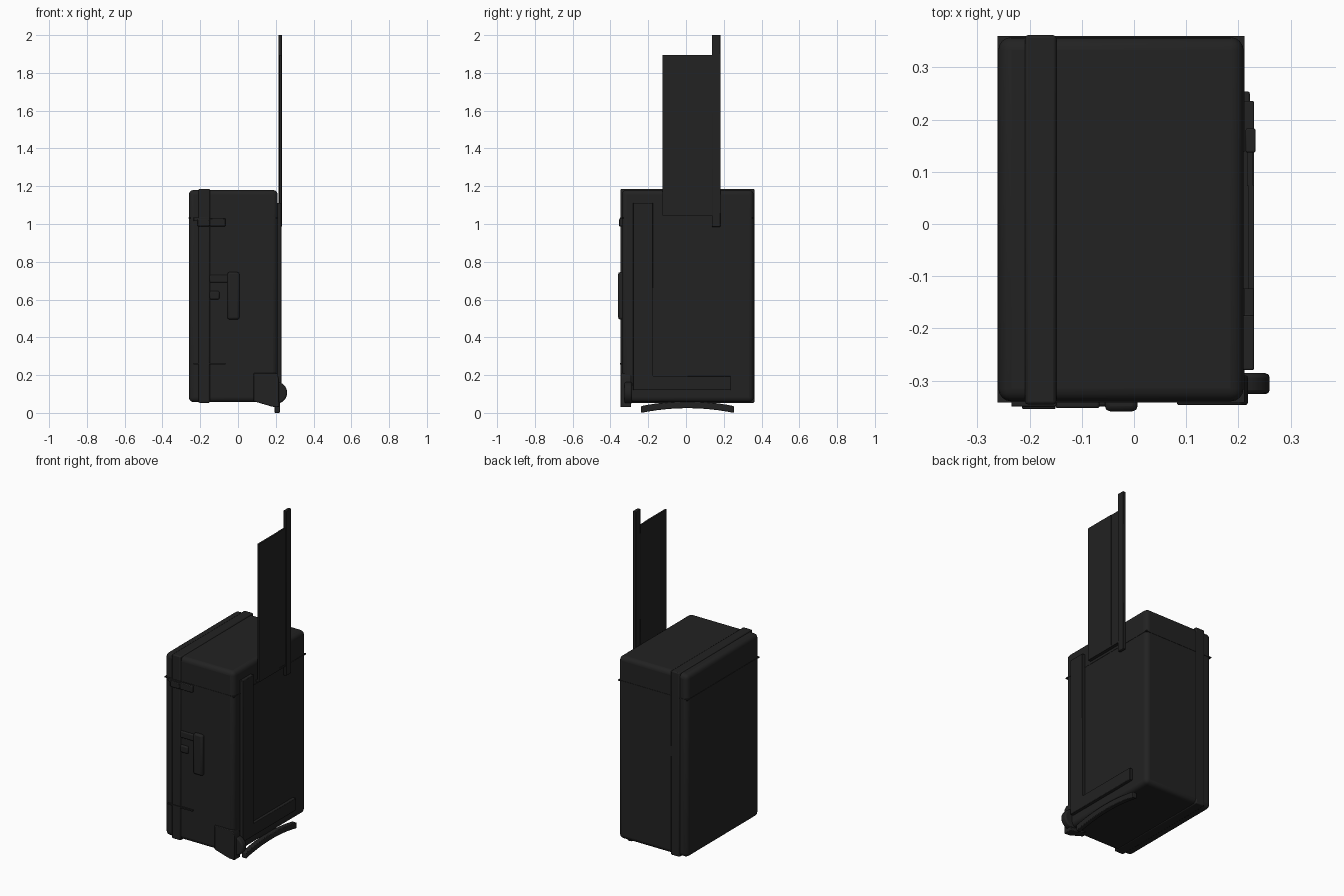
import bpy, bmesh, math
from mathutils import Matrix

cube = bpy.data.objects.get("Cube")
if cube:
    bpy.data.objects.remove(cube, do_unlink=True)

mat = bpy.data.materials.new("charcoal_plastic")
mat.use_nodes = True
colour = (0.016, 0.016, 0.016, 1)
mat.diffuse_color = colour
mat.node_tree.nodes["Principled BSDF"].inputs["Base Color"].default_value = colour


def finish(name, bm, bevel=0, segments=2):
    """Turn a bmesh into a shaded object with rounded edges."""
    bmesh.ops.recalc_face_normals(bm, faces=bm.faces)
    mesh = bpy.data.meshes.new(name)
    bm.to_mesh(mesh)
    bm.free()
    mesh.materials.append(mat)
    ob = bpy.data.objects.new(name, mesh)
    bpy.context.collection.objects.link(ob)
    if bevel:
        mod = ob.modifiers.new("Rounded edges", "BEVEL")
        mod.width, mod.segments = bevel, segments
        mod.limit_method, mod.angle_limit = "ANGLE", math.radians(40)
    bpy.ops.object.select_all(action="DESELECT")
    ob.select_set(True)
    bpy.context.view_layer.objects.active = ob
    bpy.ops.object.shade_smooth_by_angle(angle=math.radians(35))
    return ob


def box(name, x, y, z, bevel=0, segments=2):
    """Box from its (min, max) range on each axis."""
    bm = bmesh.new()
    bmesh.ops.create_cube(bm, size=1)
    for v in bm.verts:
        v.co = [r[0] if c < 0 else r[1] for c, r in zip(v.co, (x, y, z))]
    return finish(name, bm, bevel, segments)


def extrude(name, profile, axis, low, high, bevel=0):
    """Extrude a closed 2D profile along x (profile y,z) or y (profile x,z)."""
    bm = bmesh.new()
    place = (lambda a, b, d: (d, a, b)) if axis == "x" else (lambda a, b, d: (a, d, b))
    ends = [[bm.verts.new(place(a, b, d)) for a, b in profile] for d in (low, high)]
    for ring in ends:
        bm.faces.new(ring)
    n = len(profile)
    for i in range(n):
        j = (i + 1) % n
        bm.faces.new((ends[0][i], ends[0][j], ends[1][j], ends[1][i]))
    return finish(name, bm, bevel)


# Case shell, raised strap and thin lid seam
box("case_body", (-0.26, 0.21), (-0.34, 0.358), (0.057, 1.18), 0.025, 4)
box("case_band", (-0.209, -0.149), (-0.346, 0.362), (0.053, 1.186), 0.006)
box("lid_seam", (-0.262, 0.212), (-0.342, 0.36), (1.028, 1.034))

# Front hinges and latch
box("upper_hinge_leaf", (-0.235, -0.149), (-0.35, -0.33), (1.015, 1.035), 0.003)
box("upper_hinge_block", (-0.15, -0.066), (-0.353, -0.33), (0.988, 1.03), 0.004)
box("upper_hinge_knuckle", (-0.215, -0.15), (-0.355, -0.33), (0.988, 1.025), 0.004)
box("lower_hinge_plate", (-0.235, -0.066), (-0.35, -0.33), (0.256, 0.264))
box("grip_arm", (-0.15, -0.03), (-0.35, -0.33), (0.69, 0.731), 0.006)
box("grip_bar", (-0.056, 0.007), (-0.359, -0.33), (0.495, 0.745), 0.01)
box("latch_button", (-0.15, -0.098), (-0.351, -0.33), (0.6, 0.645), 0.008)

# L-shaped rail on the right side
extrude("side_rail", [(-0.28, 0.12), (0.236, 0.12), (0.236, 0.195), (-0.175, 0.195),
                      (-0.175, 1.112), (-0.28, 1.112)], "x", 0.2, 0.23, 0.003)

# Tall telescopic panel and post
box("panel_wide", (0.219, 0.23), (-0.125, 0.075), (1.05, 1.895))
box("panel_narrow", (0.217, 0.227), (0.073, 0.137), (1.05, 1.895))
box("panel_foot", (0.2, 0.23), (-0.125, 0.14), (1.045, 1.056))
box("panel_post", (0.214, 0.233), (0.137, 0.183), (0.985, 2.0), 0.003)

# Wheel and its housing
extrude("wheel_housing", [(0.082, 0.21), (0.206, 0.21), (0.218, 0.18), (0.218, 0.03),
                          (0.18, 0.033), (0.082, 0.062)], "y", -0.347, -0.29, 0.004)
bm = bmesh.new()
bmesh.ops.create_cone(bm, cap_ends=True, segments=32, radius1=0.058, radius2=0.058,
                      depth=0.04, matrix=Matrix.Translation((0.202, -0.306, 0.107))
                      @ Matrix.Rotation(math.pi / 2, 4, "X"))
finish("wheel", bm, 0.008)

# Bowed skid under the right edge
ys = [-0.238 + 0.492 * i / 12 for i in range(13)]
bow = [0.025 * (1 - ((y - 0.008) / 0.246) ** 2) for y in ys]
lower = list(zip(ys, bow))
upper = [(y, b + 0.036) for y, b in reversed(lower)]
extrude("bottom_skid", lower + upper, "x", 0.193, 0.222, 0.004)
